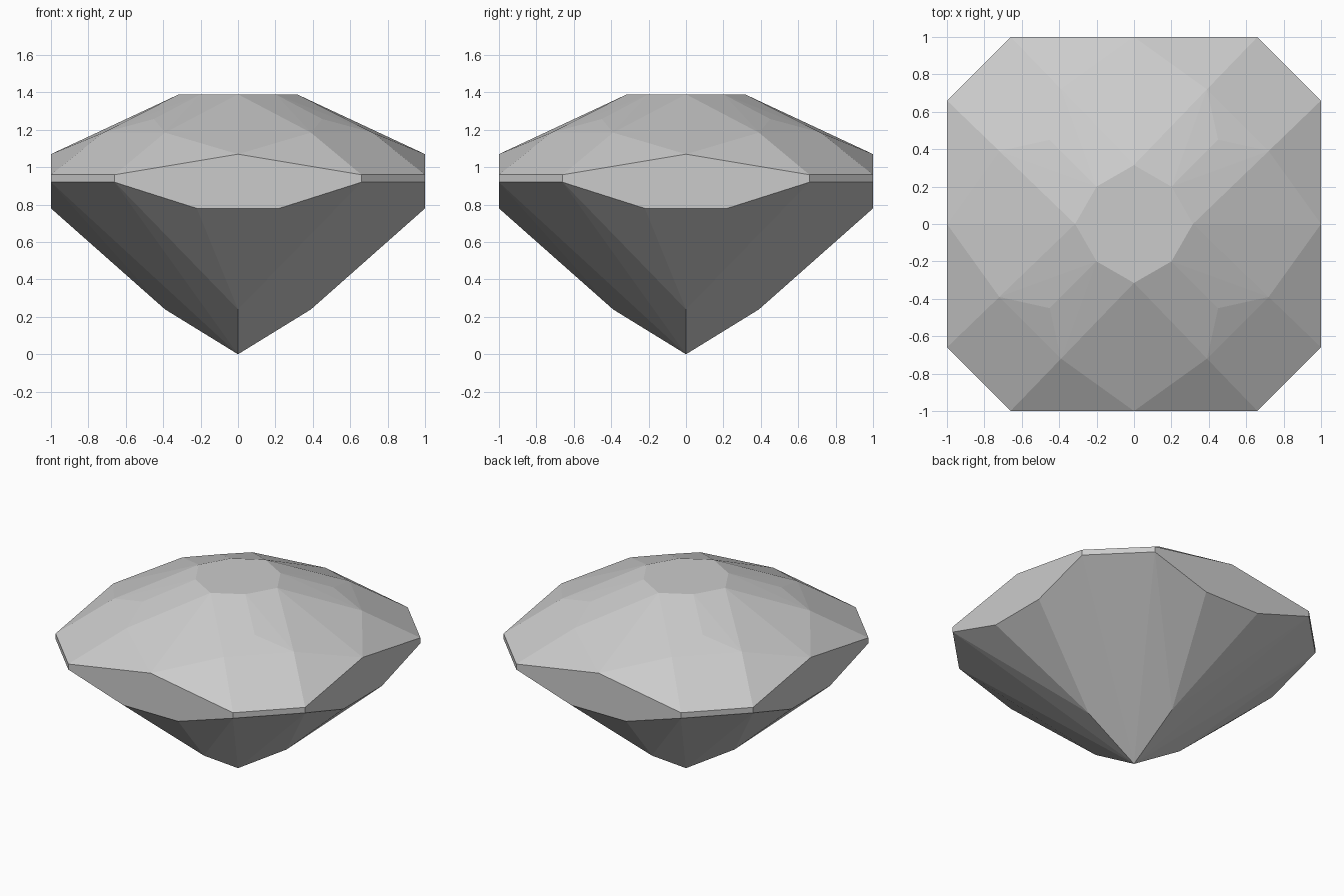
import bpy, bmesh
from math import radians

cube = bpy.data.objects.get("Cube")
if cube:
    bpy.data.objects.remove(cube, do_unlink=True)

# One flat grey for the whole stone
grey = bpy.data.materials.new("pale_grey")
grey.use_nodes = True
colour = (0.6, 0.6, 0.6, 1)
grey.diffuse_color = colour
grey.node_tree.nodes["Principled BSDF"].inputs["Base Color"].default_value = colour

# Corner points of one eighth of the stone, from table to tip
eighth = [
    (0, 0.315, 1.39), (0.2, 0.2, 1.39),                             # table
    (0.45, 0.45, 1.258), (0.39, 0.72, 1.185),                       # crown
    (0, 1, 1.07), (0.66, 1, 0.96), (0.66, 1, 0.92), (0.22, 1, 0.78),  # girdle
    (0, 0.39, 0.24), (0, 0, 0),                                     # pavilion
]

# Repeat by mirroring in x, y and the diagonal
corners = set()
for x, y, z in eighth:
    for a, b in ((x, y), (y, x)):
        for sx in (-1, 1):
            for sy in (-1, 1):
                corners.add((a * sx + 0.0, b * sy + 0.0, z))

# The facets are the convex skin over these points
bm = bmesh.new()
for co in sorted(corners):
    bm.verts.new(co)
bmesh.ops.convex_hull(bm, input=bm.verts[:])
bmesh.ops.dissolve_limit(bm, angle_limit=radians(0.8), verts=bm.verts[:], edges=bm.edges[:])
bmesh.ops.recalc_face_normals(bm, faces=bm.faces[:])

mesh = bpy.data.meshes.new("cut_gemstone")
bm.to_mesh(mesh)
bm.free()
mesh.materials.append(grey)
gem = bpy.data.objects.new("cut_gemstone", mesh)
bpy.context.collection.objects.link(gem)
